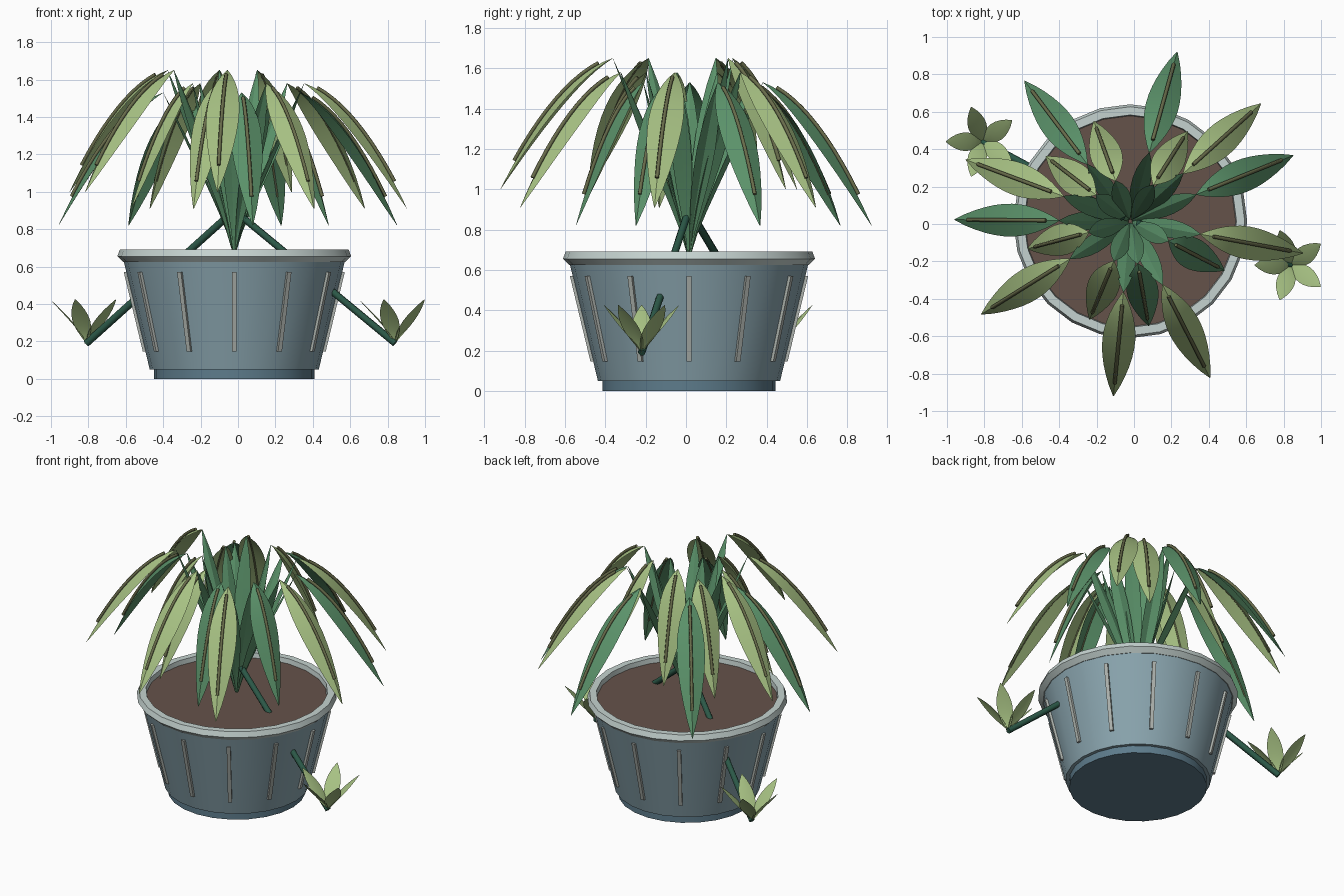
import bpy, bmesh, math
from mathutils import Vector

cube = bpy.data.objects.get("Cube")
if cube:
    bpy.data.objects.remove(cube, do_unlink=True)

CENTER = Vector((-0.02, 0.015, 0))
GOLDEN = 137.5


def material(name, r, g, b):
    m = bpy.data.materials.new(name)
    m.use_nodes = True
    m.diffuse_color = (r, g, b, 1)
    m.node_tree.nodes["Principled BSDF"].inputs["Base Color"].default_value = (r, g, b, 1)
    return m


POT = material("blue grey pot", 0.25, 0.37, 0.42)
FOOT = material("deep blue foot", 0.11, 0.20, 0.26)
RIM = material("pale rim", 0.56, 0.65, 0.63)
RIB = material("grey rib", 0.42, 0.45, 0.42)
SOIL = material("brown soil", 0.13, 0.085, 0.068)
LIGHT = material("light leaf green", 0.39, 0.54, 0.23)
MEDIUM = material("medium leaf green", 0.105, 0.29, 0.145)
DARK = material("dark runner green", 0.025, 0.10, 0.065)
VEIN = material("olive midrib", 0.14, 0.15, 0.07)


def add_object(name, bm, mat, smooth=True):
    bmesh.ops.recalc_face_normals(bm, faces=bm.faces)
    mesh = bpy.data.meshes.new(name)
    bm.to_mesh(mesh)
    bm.free()
    mesh.materials.append(mat)
    ob = bpy.data.objects.new(name, mesh)
    bpy.context.collection.objects.link(ob)
    if smooth:
        bpy.ops.object.select_all(action="DESELECT")
        ob.select_set(True)
        bpy.context.view_layer.objects.active = ob
        bpy.ops.object.shade_smooth_by_angle(angle=math.radians(30))
    return ob


def lathe(name, profile, mat, closed=False, sides=24):
    """Spin a (radius, height) profile around the pot axis; open ends are capped."""
    bm = bmesh.new()
    rings = []
    for r, z in profile:
        rings.append([bm.verts.new(CENTER + Vector((r * math.cos(a), r * math.sin(a), z)))
                      for a in (math.tau * i / sides for i in range(sides))])
    pairs = list(zip(rings, rings[1:]))
    if closed:
        pairs.append((rings[-1], rings[0]))
    for low, high in pairs:
        for i in range(sides):
            j = (i + 1) % sides
            bm.faces.new((low[i], low[j], high[j], high[i]))
    if not closed:
        bm.faces.new(rings[0])
        bm.faces.new(rings[-1])
    return add_object(name, bm, mat)


def tube(name, points, radius, mat):
    curve = bpy.data.curves.new(name, "CURVE")
    curve.dimensions = "3D"
    curve.bevel_depth = radius
    curve.bevel_resolution = 1
    curve.use_fill_caps = True
    spline = curve.splines.new("POLY")
    spline.points.add(len(points) - 1)
    for p, co in zip(spline.points, points):
        p.co = (*co, 1)
    curve.materials.append(mat)
    ob = bpy.data.objects.new(name, curve)
    bpy.context.collection.objects.link(ob)


def blade(name, path, side, half_width, fold, bias, mat):
    """Pointed leaf creased along its middle, edges folded under; bias moves the widest point outwards."""
    bm = bmesh.new()
    n = len(path) - 1
    rows = []
    for i, p in enumerate(path):
        w = half_width * math.sin(math.pi * (i / n) ** bias) ** 0.8 if 0 < i < n else 0.002
        tangent = (path[min(i + 1, n)] - path[max(i - 1, 0)]).normalized()
        under = side.cross(tangent).normalized()
        drop = under * fold * w
        rows.append([bm.verts.new(q) for q in (p + side * w + drop, p, p - side * w + drop)])
    for a, b in zip(rows, rows[1:]):
        for k in range(2):
            bm.faces.new((a[k], a[k + 1], b[k + 1], b[k]))
    add_object(name, bm, mat)


def arching_leaf(name, angle, peak_r, tip_r, half_width, peak_z, tip_z, mat):
    a = math.radians(angle)
    out = Vector((math.cos(a), math.sin(a), 0))
    side = Vector((-out.y, out.x, 0))
    up = Vector((0, 0, 1))

    # Upright lower part from the crown to the bend
    stalk = []
    for i in range(9):
        t = i / 8
        stalk.append(CENTER + out * (0.01 + (peak_r - 0.01) * t ** 1.25) + up * (0.68 + (peak_z - 0.68) * t))
    blade(name + "_stalk", stalk, side, 0.05, 0.3, 1.3, MEDIUM)

    # Drooping blade from the bend to the tip
    def droop(t):
        return (CENTER + out * (peak_r + (tip_r - peak_r) * t)
                + up * (peak_z - (peak_z - tip_z) * (0.28 * t + 0.72 * t * t)))
    blade(name + "_blade", [droop(i / 12) for i in range(13)], side, half_width, 0.4, 1.05, mat)
    normal = (out * 0.6 + up * 0.8) * 0.007
    tube(name + "_midrib", [droop(0.12 + 0.075 * i) + normal for i in range(11)], 0.01, VEIN)


# Pot
lathe("pot_foot", [(0.43, 0), (0.43, 0.055)], FOOT)
lathe("pot_body", [(0.452, 0.05), (0.595, 0.645)], POT)
lathe("pot_rim", [(0.595, 0.625), (0.625, 0.655), (0.612, 0.69), (0.568, 0.69), (0.56, 0.63)], RIM, True)
lathe("soil", [(0.565, 0.63), (0.565, 0.657)], SOIL)

# Ribs around the pot wall
for k in range(12):
    a = math.radians(30 * k)
    out = Vector((math.cos(a), math.sin(a), 0))
    side = Vector((-out.y, out.x, 0))
    bm = bmesh.new()
    ends = []
    for z in (0.145, 0.57):
        r = 0.452 + 0.24 * (z - 0.05)
        ends.append([bm.verts.new(CENTER + out * (r + d) + side * s + Vector((0, 0, z)))
                     for d, s in ((-0.02, -0.012), (0.014, -0.012), (0.014, 0.012), (-0.02, 0.012))])
    bm.faces.new(ends[0])
    bm.faces.new(ends[1])
    for i in range(4):
        j = (i + 1) % 4
        bm.faces.new((ends[0][i], ends[0][j], ends[1][j], ends[1][i]))
    add_object(f"pot_rib_{k + 1}", bm, RIB, False)

# Leaves in three repeating kinds: bend height, tip height, colour
KINDS = [(1.53, 0.82, MEDIUM), (1.65, 1.0, LIGHT), (1.58, 0.91, LIGHT)]
for k in range(10):
    arching_leaf(f"outer_leaf_{k + 1}", 22 + GOLDEN * k, 0.38, 0.94, 0.088, *KINDS[k % 3])

# Shorter and steeper leaves inside them
for k in range(1, 8):
    arching_leaf(f"inner_leaf_{k}", 5 + GOLDEN * k, 0.23, 0.57, 0.085, *KINDS[(k + 1) % 3])

# Runners, each ending in a young plantlet
for label, base in (("left", Vector((0.84, -0.22, 0.19))), ("right", Vector((-0.81, 0.44, 0.19)))):
    start = CENTER + Vector((0, 0, 0.9))
    tube(label + "_runner", [start.lerp(base, t) for t in (0.05, 0.5, 1)], 0.02, DARK)
    for k in range(5):
        a = math.radians(36 + 72 * k)
        out = Vector((math.cos(a), math.sin(a), 0))
        side = Vector((-out.y, out.x, 0))
        path = [base + out * (0.195 * t ** 1.2) + Vector((0, 0, 0.235 * t ** 0.9))
                for t in (i / 8 for i in range(9))]
        blade(f"{label}_plantlet_leaf_{k + 1}", path, side, 0.05, 0.15, 1.0, LIGHT)
